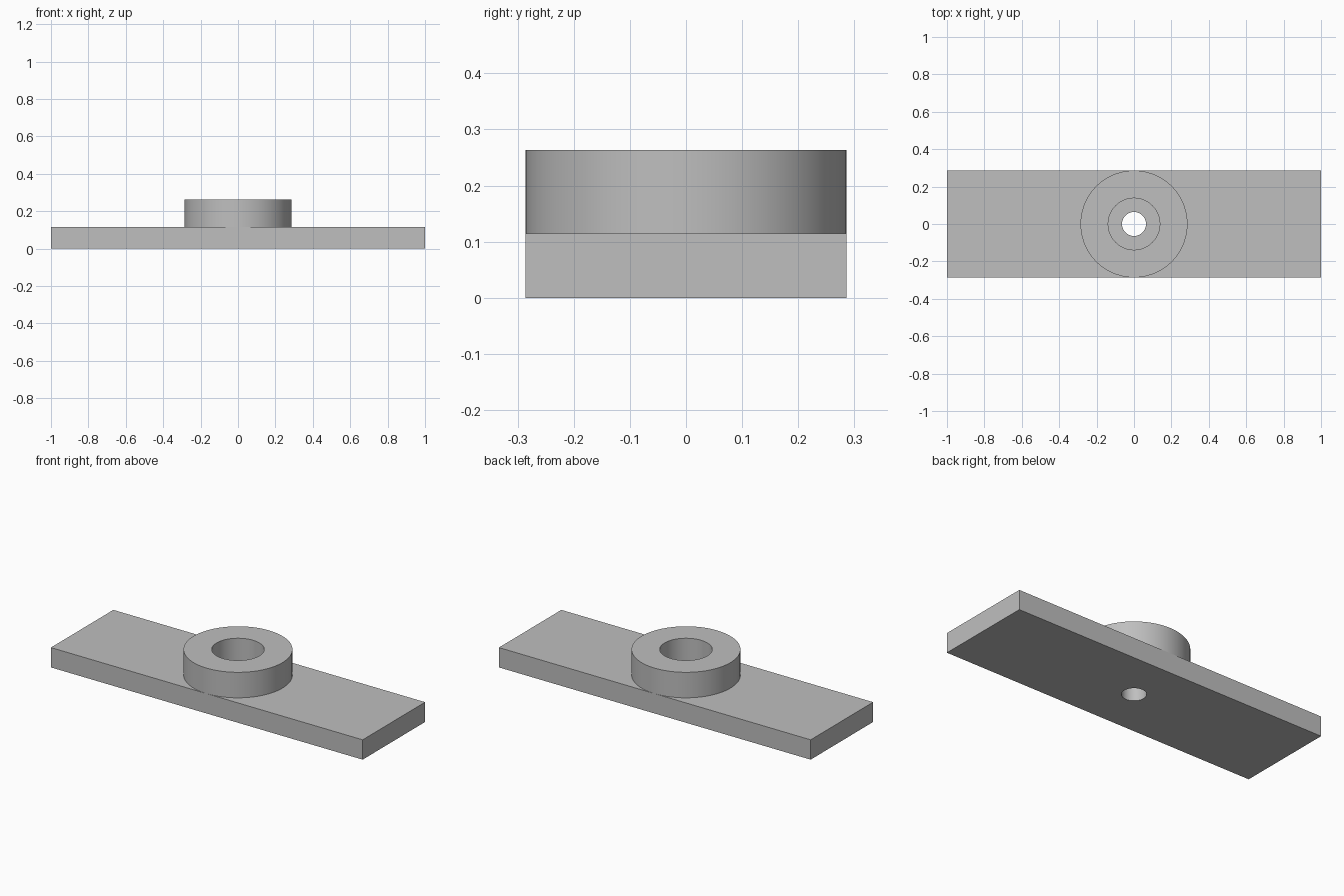
import bpy
import bmesh
import math

cube = bpy.data.objects.get("Cube")
if cube:
    bpy.data.objects.remove(cube, do_unlink=True)

LENGTH, WIDTH, PLATE_TOP, BOSS_TOP = 2.0, 0.572, 0.115, 0.263
BOSS_R, BORE_R, HOLE_R, SIDES = 0.286, 0.138, 0.064, 96

grey = bpy.data.materials.new("plain grey")
grey.use_nodes = True
colour = (0.52, 0.52, 0.52, 1)
grey.diffuse_color = colour
grey.node_tree.nodes["Principled BSDF"].inputs["Base Color"].default_value = colour


def add_object(name, bm):
    bmesh.ops.recalc_face_normals(bm, faces=bm.faces)
    mesh = bpy.data.meshes.new(name)
    bm.to_mesh(mesh)
    bm.free()
    obj = bpy.data.objects.new(name, mesh)
    bpy.context.collection.objects.link(obj)
    mesh.materials.append(grey)
    return obj


def smooth(obj):
    bpy.ops.object.select_all(action="DESELECT")
    obj.select_set(True)
    bpy.context.view_layer.objects.active = obj
    bpy.ops.object.shade_smooth_by_angle(angle=math.radians(30))


# Flat base plate
bm = bmesh.new()
bmesh.ops.create_cube(bm, size=1)
bmesh.ops.scale(bm, vec=(LENGTH, WIDTH, PLATE_TOP), verts=bm.verts)
bmesh.ops.translate(bm, vec=(0, 0, PLATE_TOP / 2), verts=bm.verts)
plate = add_object("base_plate", bm)

# Through hole in the plate
bm = bmesh.new()
bmesh.ops.create_cone(bm, cap_ends=True, segments=SIDES, radius1=HOLE_R,
                      radius2=HOLE_R, depth=1)
cutter = add_object("hole_cutter", bm)
cut = plate.modifiers.new("hole", "BOOLEAN")
cut.operation = "DIFFERENCE"
cut.solver = "EXACT"
cut.object = cutter
bpy.context.view_layer.objects.active = plate
plate.select_set(True)
bpy.ops.object.modifier_apply(modifier=cut.name)
bpy.data.objects.remove(cutter, do_unlink=True)
smooth(plate)

# Round boss with a wide bore, turned from a profile and open underneath
bm = bmesh.new()
profile = [(BOSS_R, PLATE_TOP), (BOSS_R, BOSS_TOP),
           (BORE_R, BOSS_TOP), (BORE_R, PLATE_TOP)]
verts = [bm.verts.new((r, 0, z)) for r, z in profile]
edges = [bm.edges.new(pair) for pair in zip(verts, verts[1:])]
bmesh.ops.spin(bm, geom=verts + edges, cent=(0, 0, 0), axis=(0, 0, 1),
               angle=math.tau, steps=SIDES, use_merge=True)
bmesh.ops.remove_doubles(bm, verts=bm.verts, dist=0.0001)
# Point the walls and rim away from the solid ring
bm.normal_update()
boss = add_object("round_boss", bm)
mid = (BOSS_R + BORE_R) / 2
for_flip = []
bm = bmesh.new()
bm.from_mesh(boss.data)
bm.normal_update()
for face in bm.faces:
    c = face.calc_center_median()
    flat = c.xy.length
    if abs(face.normal.z) > 0.5:
        outward = face.normal.z
    else:
        outward = face.normal.xy.dot(c.xy) * (flat - mid)
    if outward < 0:
        for_flip.append(face)
bmesh.ops.reverse_faces(bm, faces=for_flip)
bm.to_mesh(boss.data)
bm.free()
smooth(boss)
